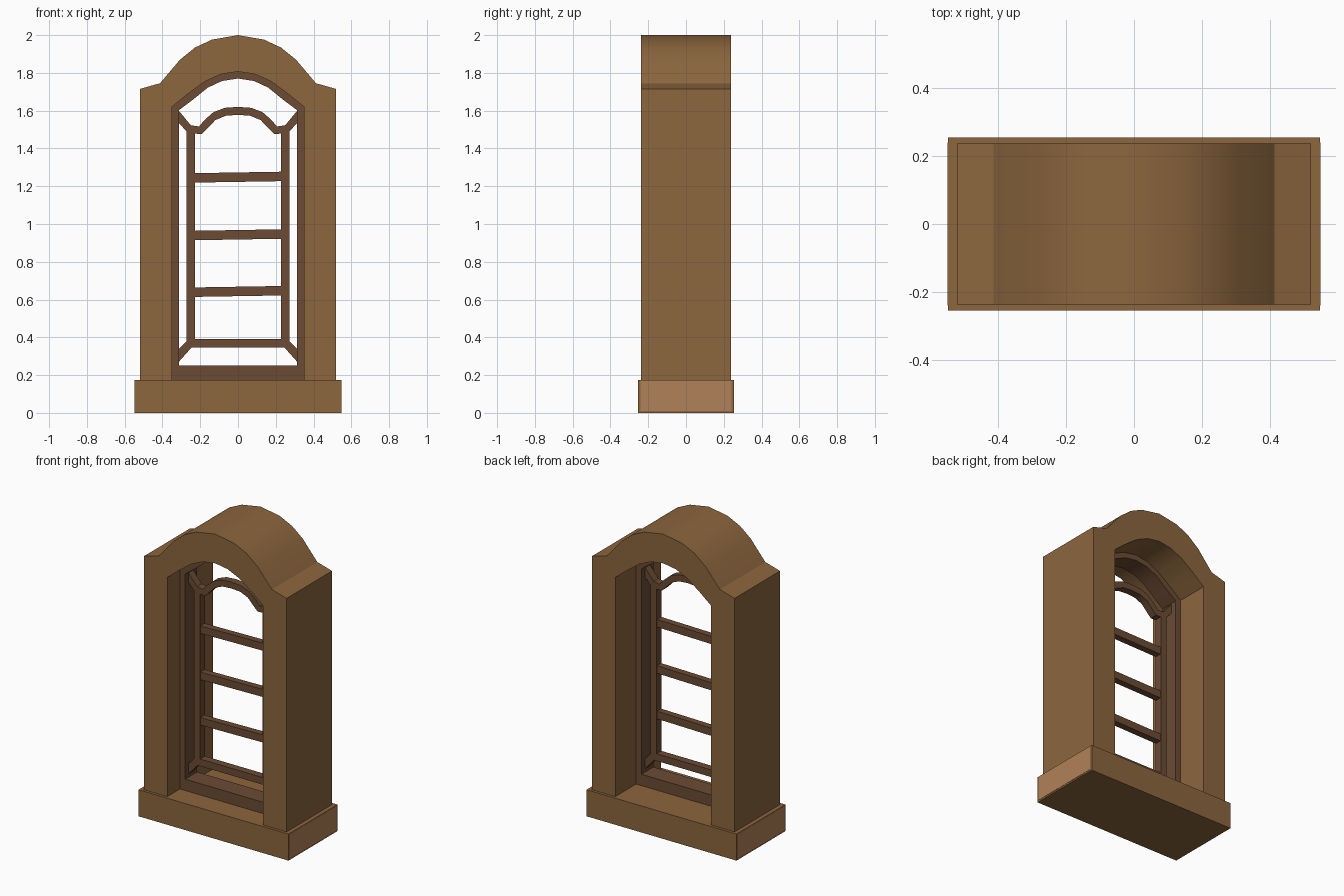
import bpy, bmesh, math

if "Cube" in bpy.data.objects:
    bpy.data.objects.remove(bpy.data.objects["Cube"])


def material(name, rgb):
    m = bpy.data.materials.new(name)
    m.diffuse_color = (*rgb, 1)
    m.use_nodes = True
    m.node_tree.nodes["Principled BSDF"].inputs["Base Color"].default_value = m.diffuse_color
    return m


BROWN = material("brown_surround", (0.262, 0.133, 0.048))
DARK = material("dark_wood", (0.147, 0.070, 0.034))
TAN = material("light_tan", (0.44, 0.225, 0.098))


def finish(name, bm, mat):
    bmesh.ops.remove_doubles(bm, verts=bm.verts, dist=1e-5)
    bmesh.ops.recalc_face_normals(bm, faces=bm.faces)
    me = bpy.data.meshes.new(name)
    bm.to_mesh(me)
    bm.free()
    me.materials.append(mat)
    ob = bpy.data.objects.new(name, me)
    bpy.context.collection.objects.link(ob)
    bpy.ops.object.select_all(action='DESELECT')
    ob.select_set(True)
    bpy.context.view_layer.objects.active = ob
    bpy.ops.object.shade_smooth_by_angle(angle=math.radians(30))
    return ob


def mirrored(half):
    # half runs from bottom right up to the centre line
    return half + [(-x, z) for x, z in reversed(half[:-1])]


def strip(name, outer, inner, y0, y1, mat, closed):
    # extruded band between two matching outlines
    bm = bmesh.new()
    rings = [[bm.verts.new(p) for p in ((ox, y0, oz), (ox, y1, oz), (ix, y1, iz), (ix, y0, iz))]
             for (ox, oz), (ix, iz) in zip(outer, inner)]
    n = len(rings)
    for i in range(n if closed else n - 1):
        a, b = rings[i], rings[(i + 1) % n]
        for k in range(4):
            bm.faces.new((a[k], a[(k + 1) % 4], b[(k + 1) % 4], b[k]))
    if not closed:
        bm.faces.new(rings[0])
        bm.faces.new(rings[-1])
    return finish(name, bm, mat)


def box(name, lo, hi, mat):
    bm = bmesh.new()
    bmesh.ops.create_cube(bm, size=1)
    for v in bm.verts:
        v.co = [(a + b) / 2 + c * (b - a) for a, b, c in zip(lo, hi, v.co)]
    return finish(name, bm, mat)


# base block with lighter end plates
box("base", (-0.547, -0.255, 0), (0.547, 0.255, 0.175), BROWN)
for s, side in ((-1, "left"), (1, "right")):
    xs = sorted((s * 0.545, s * 0.549))
    box("base_end_" + side, (xs[0], -0.24, 0.01), (xs[1], 0.24, 0.173), TAN)

# arched surround
opening = [(.35, 1.62), (.27, 1.685), (.175, 1.755), (.09, 1.793), (0, 1.807)]
strip("surround",
      mirrored([(.52, .175), (.52, 1.715), (.413, 1.745), (.307, 1.87),
                (.228, 1.934), (.138, 1.976), (0, 2.0)]),
      mirrored([(.35, .175), (.35, 1.4)] + opening),
      -0.237, 0.237, BROWN, False)

# window frame set inside the opening
strip("window_frame",
      mirrored([(.35, .175)] + opening),
      mirrored([(.312, .25), (.312, 1.603), (.24, 1.657), (.16, 1.722), (.085, 1.757), (0, 1.77)]),
      -0.105, 0.02, DARK, True)

# inner lattice with scalloped top
Y0, Y1 = -0.07, -0.02
strip("lattice_frame",
      mirrored([(.272, .345), (.272, 1.505), (.25, 1.523), (.206, 1.516), (.18, 1.548),
                (.13, 1.592), (.07, 1.615), (0, 1.62)]),
      mirrored([(.228, .392), (.228, 1.478), (.222, 1.478), (.192, 1.477), (.16, 1.508),
                (.12, 1.55), (.065, 1.573), (0, 1.578)]),
      Y0, Y1, DARK, True)

# diagonal corner braces
for s, side in ((-1, "left"), (1, "right")):
    strip("top_brace_" + side, [(s * .318, 1.605), (s * .25, 1.523)],
          [(s * .318, 1.54), (s * .272, 1.49)], Y0, Y1, DARK, False)
    strip("bottom_brace_" + side, [(s * .318, .335), (s * .272, .38)],
          [(s * .318, .265), (s * .245, .347)], Y0, Y1, DARK, False)

# slightly tilted crossbars
for i, z in enumerate((0.643, 0.943, 1.248)):
    strip("crossbar_%d" % (i + 1), [(-.24, z + .021), (.24, z + .029)],
          [(-.24, z - .029), (.24, z - .021)], Y0 + .003, Y1 - .003, DARK, False)
